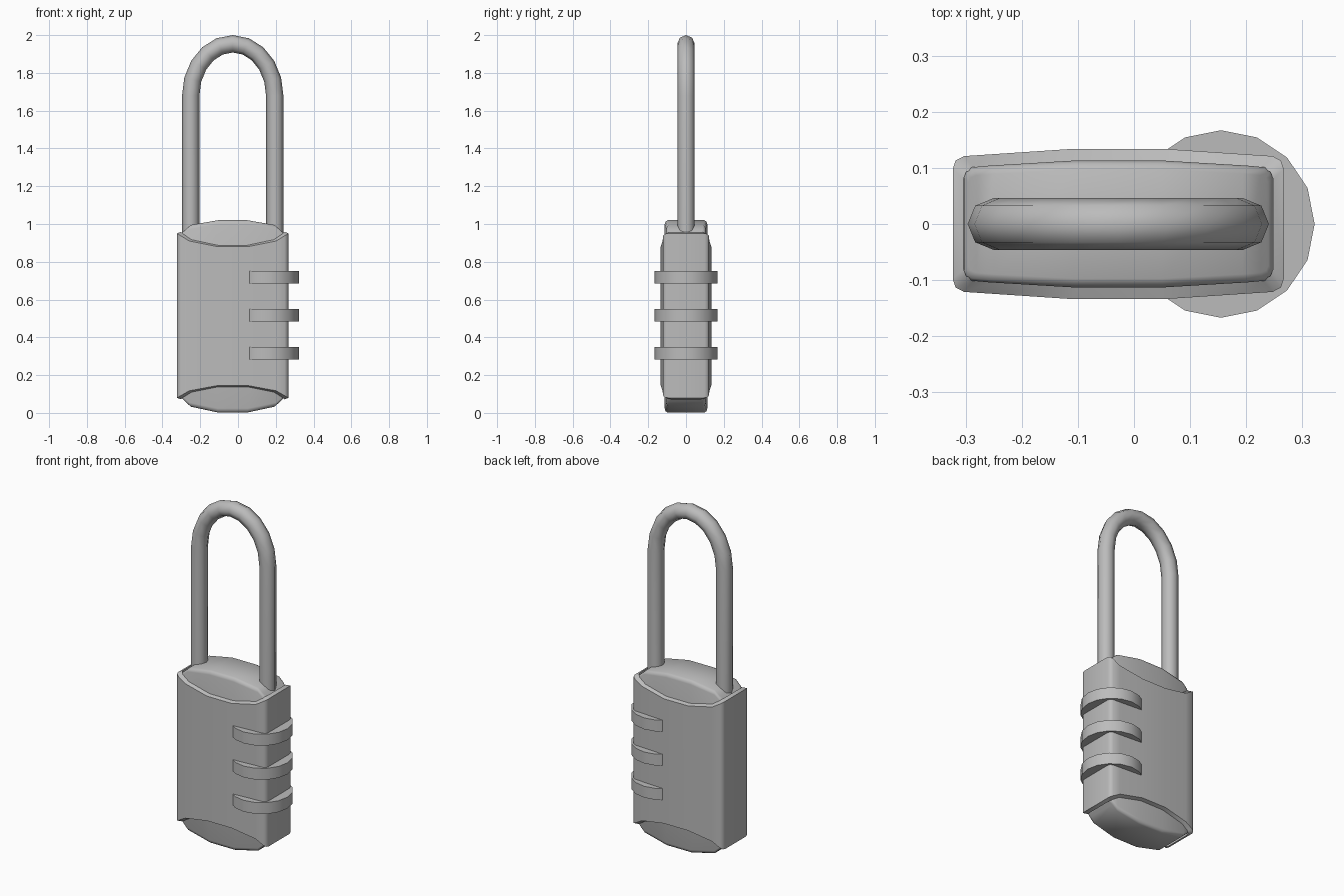
import bpy, bmesh, math
from mathutils import Vector

if "Cube" in bpy.data.objects:
    bpy.data.objects.remove(bpy.data.objects["Cube"], do_unlink=True)

CX = -0.028  # centre line of the body and shackle

metal = bpy.data.materials.new("grey_metal")
metal.use_nodes = True
metal.diffuse_color = (0.5, 0.5, 0.5, 1)
metal.node_tree.nodes["Principled BSDF"].inputs["Base Color"].default_value = (0.5, 0.5, 0.5, 1)


def finish(name, bm, angle):
    bmesh.ops.recalc_face_normals(bm, faces=bm.faces)
    mesh = bpy.data.meshes.new(name)
    bm.to_mesh(mesh)
    bm.free()
    mesh.materials.append(metal)
    obj = bpy.data.objects.new(name, mesh)
    bpy.context.collection.objects.link(obj)
    bpy.ops.object.select_all(action="DESELECT")
    obj.select_set(True)
    bpy.context.view_layer.objects.active = obj
    bpy.ops.object.shade_smooth_by_angle(angle=math.radians(angle))
    return obj


def loft(rings, closed=False):
    """Skin a list of point loops; closed joins the last loop to the first."""
    bm = bmesh.new()
    loops = [[bm.verts.new(p) for p in ring] for ring in rings]
    n = len(loops[0])
    pairs = list(zip(loops, loops[1:]))
    if closed:
        pairs.append((loops[-1], loops[0]))
    for a, b in pairs:
        for i in range(n):
            j = (i + 1) % n
            bm.faces.new((a[i], a[j], b[j], b[i]))
    return bm, loops


def plan_loop(stations, z_of, su=1.0, sv=1.0):
    """Mirror (distance from centre, half depth) stations into a full outline."""
    side = [(-u, v) for u, v in stations] + [(u, v) for u, v in reversed(stations)]
    outline = [(u, -v) for u, v in side] + [(u, v) for u, v in reversed(side)]
    return [(CX + u * su, v * sv, z_of(abs(u))) for u, v in outline]


def arch(end, shoulder, middle, width):
    """Height that runs from the end through a shoulder to a flat middle."""
    def z_of(u):
        if u >= 0.23:
            return shoulder + (end - shoulder) * (u - 0.23) / (width - 0.23)
        return middle + (shoulder - middle) * max(0, u - 0.08) / 0.15
    return z_of


# Outer shell: rounded outline with dipping top rim and arched bottom rim
outer = [(0.295, 0.098), (0.29, 0.113), (0.275, 0.121), (0.23, 0.124), (0.08, 0.134)]
rim_in = dict(su=0.935, sv=0.82)
top = arch(0.95, 0.91, 0.88, 0.295)
bottom = arch(0.08, 0.117, 0.145, 0.295)
bm, _ = loft([
    plan_loop(outer, bottom),
    plan_loop(outer, top),
    plan_loop(outer, lambda u: top(u) + 0.008, **rim_in),
    plan_loop(outer, lambda u: bottom(u) - 0.008, **rim_in),
], closed=True)
finish("body_shell", bm, 45)

# Inner core: domed top and bottom with softened edges
inner = [(0.277, 0.086), (0.273, 0.096), (0.262, 0.101), (0.23, 0.104), (0.08, 0.113)]
crown = arch(0.955, 0.995, 1.02, 0.277)
base = arch(0.075, 0.033, 0.002, 0.277)
bevel = [(0.022, 1.0, 1.0), (0.007, 0.988, 0.96), (0.0, 0.965, 0.86)]
rings = [plan_loop(inner, lambda u, d=d: base(u) + d, a, b) for d, a, b in reversed(bevel)]
rings += [plan_loop(inner, lambda u, d=d: crown(u) - d, a, b) for d, a, b in bevel]
bm, loops = loft(rings)
for loop in (loops[0], loops[-1]):
    n = len(loop)
    for i in range(n // 2 - 1):
        bm.faces.new((loop[i], loop[i + 1], loop[n - 2 - i], loop[n - 1 - i]))
finish("body_core", bm, 50)

# Shackle: eight-sided bar swept along two legs and an arch
RX, RZ, SPRING, BAR = 0.2225, 0.275, 1.679, 0.046
path = [(Vector((CX - RX, 0, 0.85)), Vector((-1, 0, 0)))]
STEPS = 10
for k in range(STEPS + 1):
    t = math.pi * (1 - k / STEPS)
    point = Vector((CX + RX * math.cos(t), 0, SPRING + RZ * math.sin(t)))
    normal = Vector((math.cos(t) / RX, 0, math.sin(t) / RZ)).normalized()
    path.append((point, normal))
path.append((Vector((CX + RX, 0, 0.85)), Vector((1, 0, 0))))
rings = []
for point, normal in path:
    angles = [math.tau * i / 8 for i in range(8)]
    rings.append([point + BAR * (math.cos(a) * normal + math.sin(a) * Vector((0, 1, 0)))
                  for a in angles])
bm, loops = loft(rings)
bm.faces.new(loops[0])
bm.faces.new(loops[-1])
finish("shackle", bm, 50)

# Number wheels: three flat discs standing out of the right-hand edge
for name, z in (("lower", 0.315), ("middle", 0.517), ("upper", 0.718)):
    bm = bmesh.new()
    bmesh.ops.create_cone(bm, cap_ends=True, segments=16, radius1=0.167, radius2=0.167, depth=0.067)
    bmesh.ops.translate(bm, verts=bm.verts, vec=(0.155, 0, z))
    finish(name + "_number_wheel", bm, 30)
